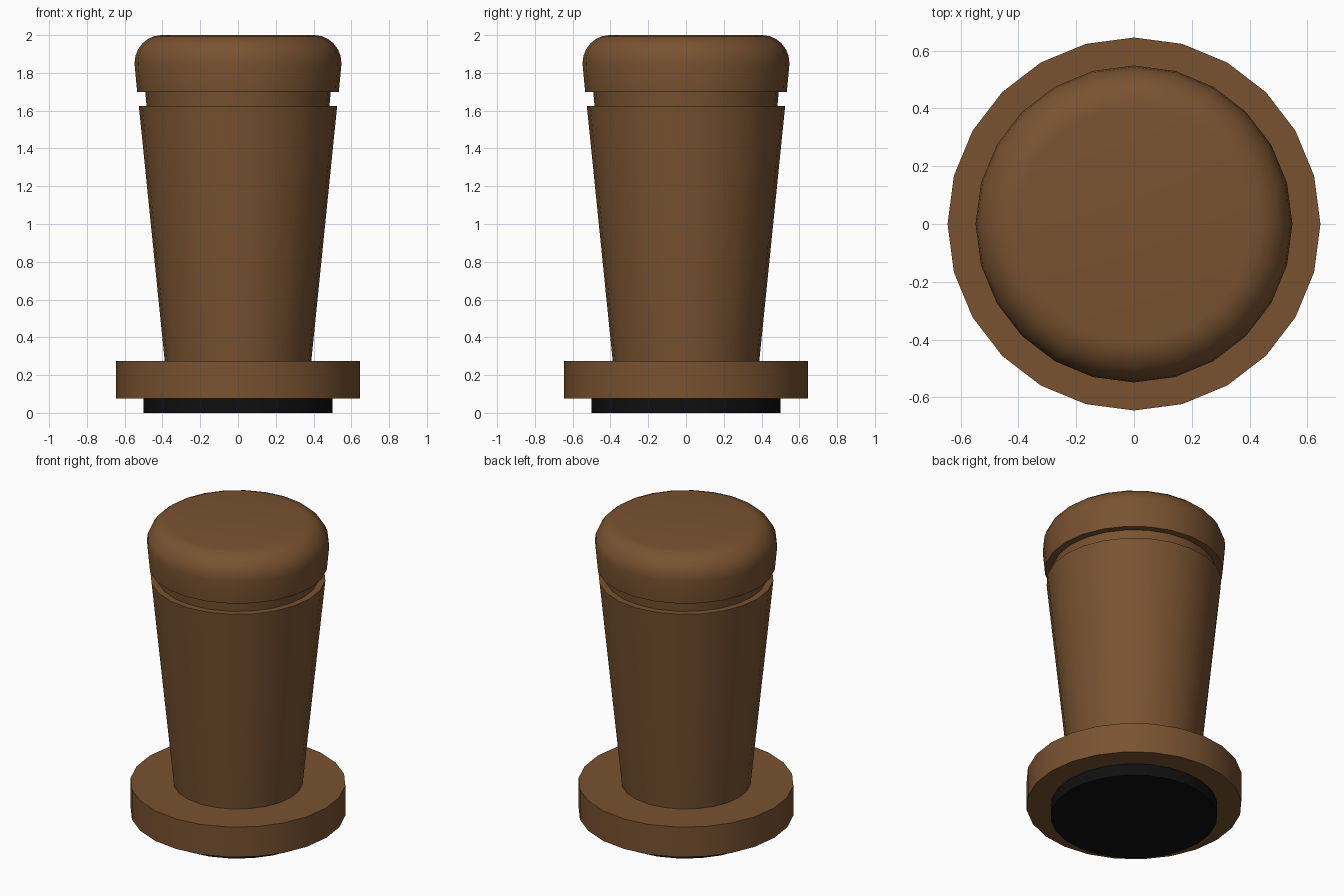
import bpy, bmesh, math

if "Cube" in bpy.data.objects:
    bpy.data.objects.remove(bpy.data.objects["Cube"])

SIDES = 24


def material(name, rgb):
    m = bpy.data.materials.new(name)
    m.diffuse_color = (*rgb, 1)
    m.use_nodes = True
    m.node_tree.nodes["Principled BSDF"].inputs["Base Color"].default_value = m.diffuse_color
    return m


def lathe(name, profile, mat):
    """Revolve a bottom-to-top (radius, z) profile and cap both ends."""
    bm = bmesh.new()
    rings = []
    for r, z in profile:
        rings.append([bm.verts.new((r * math.cos(2 * math.pi * i / SIDES),
                                    r * math.sin(2 * math.pi * i / SIDES), z))
                      for i in range(SIDES)])
    for a, b in zip(rings, rings[1:]):
        for i in range(SIDES):
            j = (i + 1) % SIDES
            bm.faces.new((a[i], a[j], b[j], b[i]))
    bm.faces.new(rings[0][::-1])
    bm.faces.new(rings[-1])
    mesh = bpy.data.meshes.new(name)
    bm.to_mesh(mesh)
    bm.free()
    mesh.materials.append(mat)
    obj = bpy.data.objects.new(name, mesh)
    bpy.context.collection.objects.link(obj)
    bpy.ops.object.select_all(action='DESELECT')
    obj.select_set(True)
    bpy.context.view_layer.objects.active = obj
    bpy.ops.object.shade_smooth_by_angle(angle=math.radians(35))
    return obj


wood = material("wood", (0.19, 0.085, 0.03))
rubber = material("black_rubber", (0.005, 0.005, 0.005))

# Black pad underneath
lathe("stamp_pad", [(0.5, 0), (0.5, 0.08)], rubber)

# Handle: base disc, tapered grip, groove and rounded knob in one turned piece
profile = [(0.645, 0.077), (0.645, 0.275), (0.388, 0.275), (0.525, 1.625),
           (0.484, 1.625), (0.491, 1.70), (0.534, 1.70)]
for k in range(7):
    a = math.radians(15 * k)
    profile.append((0.405 + 0.143 * math.cos(a), 1.85 + 0.15 * math.sin(a)))
lathe("wooden_handle", profile, wood)
